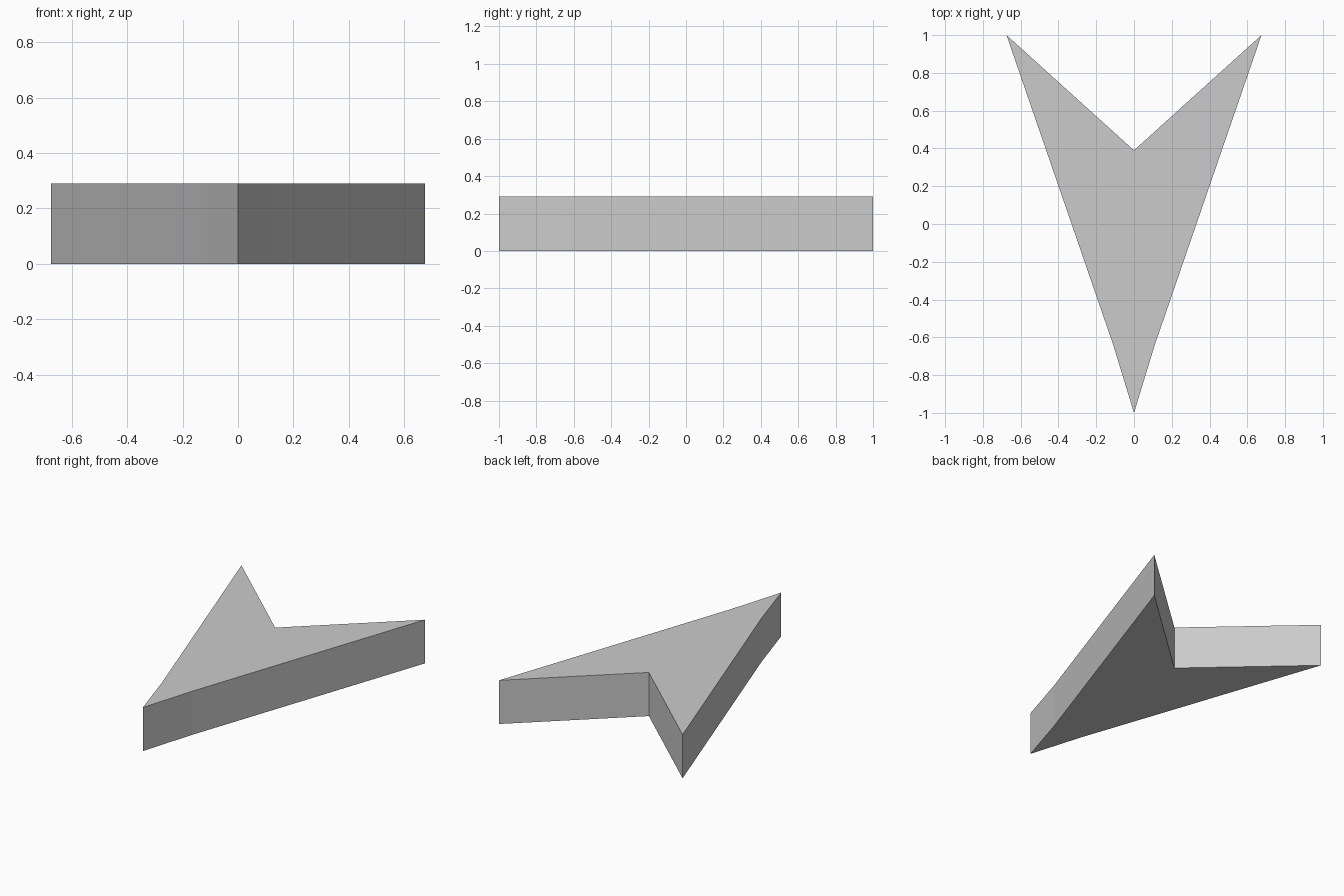
import bpy
import bmesh

cube = bpy.data.objects.get("Cube")
if cube:
    bpy.data.objects.remove(cube, do_unlink=True)

HEIGHT = 0.29

# Plain grey material
grey = bpy.data.materials.new("plain_grey")
grey.use_nodes = True
colour = (0.6, 0.6, 0.6, 1)
grey.diffuse_color = colour
grey.node_tree.nodes["Principled BSDF"].inputs["Base Color"].default_value = colour

# Half outline: nose, flank bend, tail tip, notch; the other side is mirrored
half = [(0, -1), (0.11, -0.64), (0.675, 1), (0, 0.39)]
outline = half + [(-x, y) for x, y in reversed(half[1:3])]

# Arrowhead: outline face extruded upwards
bm = bmesh.new()
base = bm.faces.new([bm.verts.new((x, y, 0)) for x, y in outline])
top = bmesh.ops.extrude_face_region(bm, geom=[base], use_keep_orig=True)
bmesh.ops.translate(bm, vec=(0, 0, HEIGHT),
                    verts=[v for v in top["geom"] if isinstance(v, bmesh.types.BMVert)])
bmesh.ops.recalc_face_normals(bm, faces=bm.faces)
mesh = bpy.data.meshes.new("arrowhead")
bm.to_mesh(mesh)
bm.free()
mesh.materials.append(grey)
arrowhead = bpy.data.objects.new("arrowhead", mesh)
bpy.context.collection.objects.link(arrowhead)
